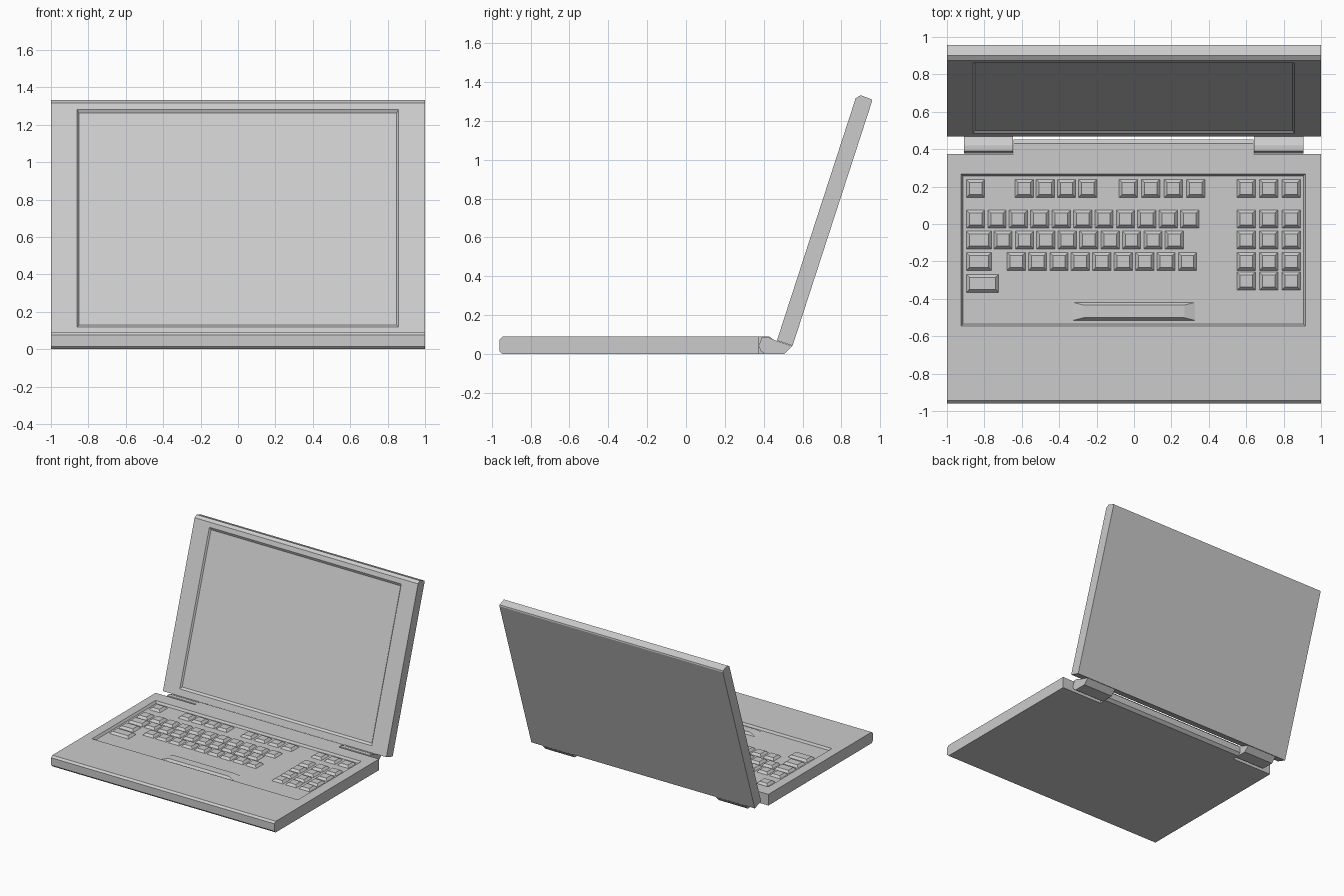
import bpy, bmesh, math
from mathutils import Vector

if "Cube" in bpy.data.objects:
    bpy.data.objects.remove(bpy.data.objects["Cube"])


def finish(name, bm, loc=(0, 0, 0), tilt=0):
    bmesh.ops.recalc_face_normals(bm, faces=bm.faces)
    me = bpy.data.meshes.new(name)
    bm.to_mesh(me)
    bm.free()
    ob = bpy.data.objects.new(name, me)
    bpy.context.collection.objects.link(ob)
    ob.location = loc
    ob.rotation_euler.x = tilt
    return ob


def extrude_profile(profile, x0, x1):
    """Sweep a (y, z) outline along x."""
    bm = bmesh.new()
    face = bm.faces.new([bm.verts.new((x0, y, z)) for y, z in profile])
    res = bmesh.ops.extrude_face_region(bm, geom=[face], use_keep_orig=True)
    verts = [g for g in res["geom"] if isinstance(g, bmesh.types.BMVert)]
    bmesh.ops.translate(bm, verts=verts, vec=(x1 - x0, 0, 0))
    bmesh.ops.recalc_face_normals(bm, faces=bm.faces)
    return bm


def recess(bm, normal, axis, rect, inset, depth):
    """Sink a tapered rectangular panel into the largest face along normal."""
    n = Vector(normal)
    face = max((f for f in bm.faces if f.normal.dot(n) > 0.99), key=lambda f: f.calc_area())
    mid = face.calc_center_median()
    x0, x1, a0, a1 = rect
    for dx, da, sink in ((0, 0, 0), (inset[0], inset[1], depth)):
        high = [(v.co.x > mid.x, v.co[axis] > mid[axis]) for v in face.verts]
        bmesh.ops.inset_region(bm, faces=[face], thickness=0.005)
        for v, (hx, ha) in zip(face.verts, high):
            v.co.x = x1 - dx if hx else x0 + dx
            v.co[axis] = a1 - da if ha else a0 + da
            v.co -= n * sink


def add_key(bm, x0, x1, y, ix=0.016, iy=0.016):
    """Tapered key cap standing on the keyboard floor."""
    h = 0.048
    low = [bm.verts.new(p) for p in ((x0, y - h, FLOOR), (x1, y - h, FLOOR),
                                     (x1, y + h, FLOOR), (x0, y + h, FLOOR))]
    top = [bm.verts.new(p) for p in ((x0 + ix, y - h + iy, KEYTOP), (x1 - ix, y - h + iy, KEYTOP),
                                     (x1 - ix, y + h - iy, KEYTOP), (x0 + ix, y + h - iy, KEYTOP))]
    bm.faces.new(top)
    bm.faces.new(low[::-1])
    for i in range(4):
        j = (i + 1) % 4
        bm.faces.new((low[i], low[j], top[j], top[i]))


FLOOR, KEYTOP = 0.072, 0.089

# Base with sunken keyboard tray
bm = extrude_profile([(-0.945, 0), (0.375, 0), (0.375, 0.09), (-0.945, 0.09),
                      (-0.96, 0.075), (-0.96, 0.015)], -1, 1)
recess(bm, (0, 0, 1), 1, (-0.925, 0.917, -0.545, 0.267), (0.012, 0.01), 0.09 - FLOOR)
finish("base", bm)

# Rear spine between the hinges
finish("base_spine", extrude_profile([(0.375, 0), (0.43, 0), (0.452, 0.02), (0.452, 0.07),
                                      (0.43, 0.09), (0.375, 0.09)], -0.645, 0.64))

# Hinges
hinge = [(0.376, 0.045), (0.391, 0.088), (0.42, 0.088), (0.466, 0.068),
         (0.547, 0.041), (0.507, 0.001), (0.405, 0.001), (0.382, 0.018)]
for side, x0, x1 in (("left", -0.908, -0.646), ("right", 0.641, 0.905)):
    finish("hinge_" + side, extrude_profile(hinge, x0, x1))

# Lid with sunken screen
bm = extrude_profile([(0, 0), (0.085, 0), (0.085, 1.322), (0.08, 1.332),
                      (0.02, 1.335), (0, 1.312)], -1, 1)
recess(bm, (0, -1, 0), 2, (-0.86, 0.858, 0.051, 1.275), (0.01, 0.017), 0.012)
finish("lid", bm, (0, 0.468, 0.069), math.radians(-18))

# Keys: (first centre x, step, count, row y)
rows = [(-0.847, 0, 1, 0.19), (-0.587, 0.113, 4, 0.19), (-0.03, 0.12, 4, 0.19),
        (-0.847, 0.1145, 11, 0.026), (-0.70, 0.1145, 9, -0.085), (-0.63, 0.1145, 9, -0.2)]
rows += [(0.60, 0.12, 3, y) for y in (0.19, 0.026, -0.085, -0.2, -0.305)]
bm = bmesh.new()
for x, step, count, y in rows:
    for i in range(count):
        add_key(bm, x + i * step - 0.049, x + i * step + 0.049, y)
for x1, y in ((-0.762, -0.085), (-0.762, -0.2), (-0.725, -0.317)):
    add_key(bm, -0.896, x1, y)
finish("keys", bm)

# Space bar with long sloping ends
bm = bmesh.new()
add_key(bm, -0.325, 0.325, -0.467, 0.055, 0.014)
finish("space_bar", bm)
